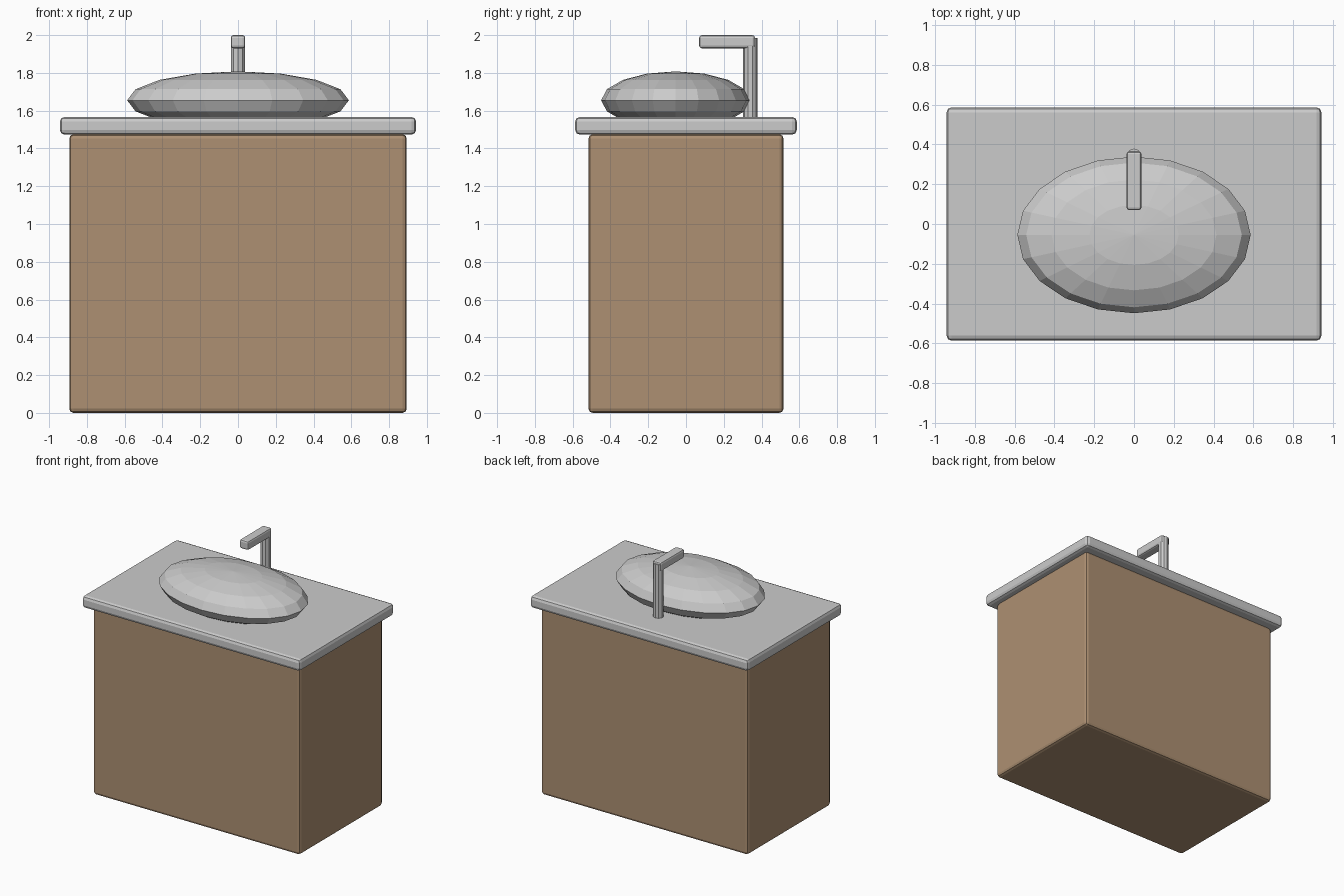
import bpy

if "Cube" in bpy.data.objects:
    bpy.data.objects.remove(bpy.data.objects["Cube"])

wood = bpy.data.materials.new("wood")
wood.diffuse_color = (0.42, 0.28, 0.17, 1)
wood.use_nodes = True
wood.node_tree.nodes["Principled BSDF"].inputs["Base Color"].default_value = wood.diffuse_color


def box(name, x, y, z, bevel):
    """Bevelled box from (min, max) ranges on each axis."""
    bpy.ops.mesh.primitive_cube_add(size=1, location=[(a + b) / 2 for a, b in (x, y, z)])
    ob = bpy.context.object
    ob.name = name
    ob.scale = [b - a for a, b in (x, y, z)]
    bpy.ops.object.transform_apply(location=False, rotation=False, scale=True)
    mod = ob.modifiers.new("bevel", "BEVEL")
    mod.width = bevel
    mod.segments = 2
    return ob


# Cabinet body and overhanging countertop
cabinet = box("cabinet", (-0.893, 0.893), (-0.516, 0.516), (0, 1.475), 0.022)
cabinet.data.materials.append(wood)
box("countertop", (-0.943, 0.943), (-0.587, 0.587), (1.473, 1.567), 0.025)

# Faceted oval basin, sunk into the countertop
bpy.ops.mesh.primitive_uv_sphere_add(segments=20, ring_count=8, radius=1,
                                     location=(0, -0.055, 1.655))
basin = bpy.context.object
basin.name = "basin"
basin.scale = (0.587, 0.394, 0.153)
bpy.ops.object.transform_apply(location=False, rotation=False, scale=True)

# Tap: round post with a bevelled spout reaching forward
bpy.ops.mesh.primitive_cylinder_add(vertices=10, radius=0.039, depth=0.43,
                                    location=(0, 0.34, 1.77))
bpy.context.object.name = "tap_post"
box("tap_spout", (-0.038, 0.038), (0.07, 0.365), (1.93, 2.0), 0.014)
